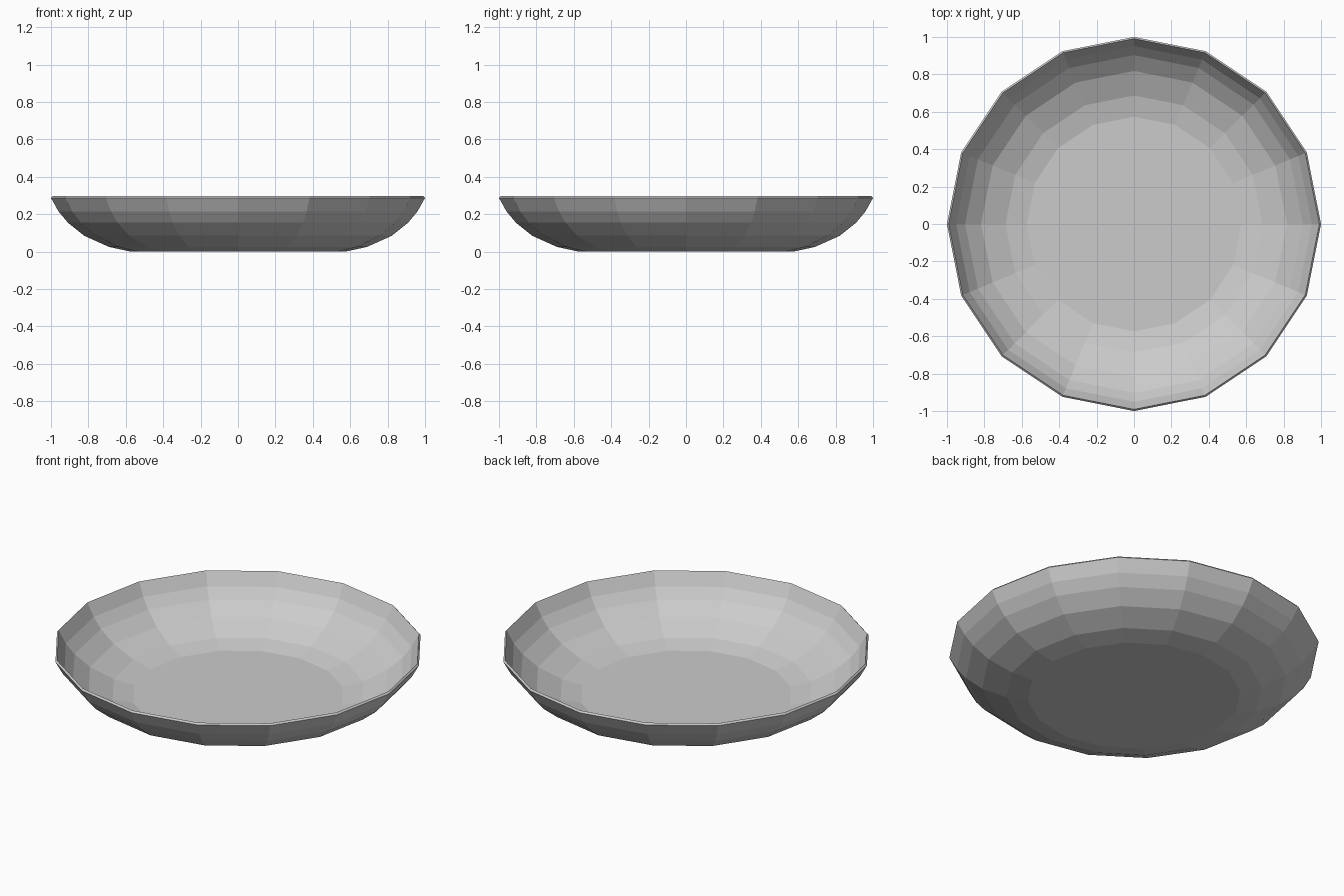
import bpy, bmesh
from math import cos, sin, pi

if "Cube" in bpy.data.objects:
    bpy.data.objects.remove(bpy.data.objects["Cube"])

SIDES = 16
# Outer wall (radius, height), base to rim
OUTER = [(0.575, 0.0), (0.69, 0.025), (0.823, 0.085),
         (0.91, 0.155), (0.96, 0.215), (1.0, 0.287)]
# Inner wall, rim to floor, following the outer wall
INNER = [(0.991, 0.297), (0.951, 0.221), (0.903, 0.163),
         (0.818, 0.095), (0.687, 0.036), (0.574, 0.011)]


def lathe(name, profile, sides):
    """Spin a profile around z and close both ends with flat caps."""
    bm = bmesh.new()
    rings = [[bm.verts.new((r * cos(2 * pi * i / sides), r * sin(2 * pi * i / sides), z))
              for i in range(sides)] for r, z in profile]
    for a, b in zip(rings, rings[1:]):
        for i in range(sides):
            j = (i + 1) % sides
            bm.faces.new((a[i], a[j], b[j], b[i]))
    bm.faces.new(rings[0][::-1])
    bm.faces.new(rings[-1])
    bmesh.ops.recalc_face_normals(bm, faces=bm.faces)
    mesh = bpy.data.meshes.new(name)
    bm.to_mesh(mesh)
    bm.free()
    obj = bpy.data.objects.new(name, mesh)
    bpy.context.collection.objects.link(obj)
    return obj


# Thin-walled, flat-shaded bowl
lathe("bowl", OUTER + INNER, SIDES)
